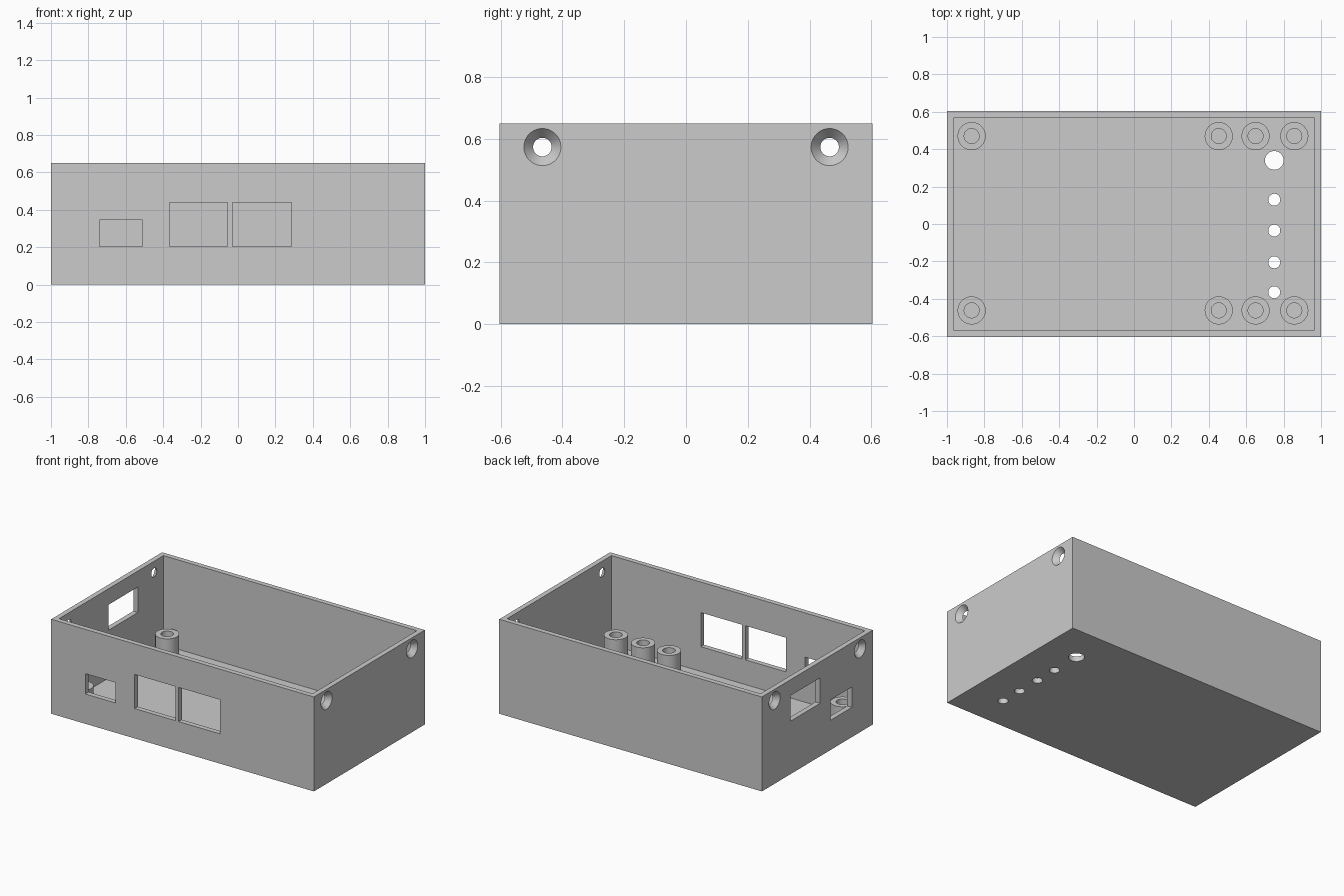
import bpy, bmesh, math
from mathutils import Matrix, Vector

cube = bpy.data.objects.get("Cube")
if cube:
    bpy.data.objects.remove(cube)

W, D, H = 2.0, 1.206, 0.65      # outer size
WALL, FLOOR = 0.035, 0.035
GREY = (0.6, 0.6, 0.6, 1)

plastic = bpy.data.materials.new("grey plastic")
plastic.use_nodes = True
plastic.diffuse_color = GREY
plastic.node_tree.nodes["Principled BSDF"].inputs["Base Color"].default_value = GREY


def make_object(name, bm):
    mesh = bpy.data.meshes.new(name)
    bmesh.ops.recalc_face_normals(bm, faces=bm.faces[:])
    bm.to_mesh(mesh)
    bm.free()
    mesh.materials.append(plastic)
    obj = bpy.data.objects.new(name, mesh)
    bpy.context.collection.objects.link(obj)
    return obj


def box(name, low, high):
    low, high = Vector(low), Vector(high)
    bm = bmesh.new()
    place = Matrix.Translation((low + high) / 2) @ Matrix.Diagonal((high - low).to_4d())
    bmesh.ops.create_cube(bm, size=1, matrix=place)
    return make_object(name, bm)


def cone(name, centre, r_low, r_high, depth, turn=Matrix()):
    bm = bmesh.new()
    bmesh.ops.create_cone(bm, cap_ends=True, segments=48, radius1=r_low, radius2=r_high,
                          depth=depth, matrix=Matrix.Translation(centre) @ turn)
    return make_object(name, bm)


def smooth(obj):
    bpy.ops.object.select_all(action="DESELECT")
    obj.select_set(True)
    bpy.context.view_layer.objects.active = obj
    bpy.ops.object.shade_smooth_by_angle(angle=math.radians(30))


# Open-topped case
case = box("case", (-W / 2, -D / 2, 0), (W / 2, D / 2, H))
cutters = [box("cavity", (WALL - W / 2, WALL - D / 2, FLOOR), (W / 2 - WALL, D / 2 - WALL, H + 0.1))]

# Connector windows in the front wall
for x0, x1, top in ((-0.74, -0.51, 0.345), (-0.365, -0.055, 0.44), (-0.03, 0.285, 0.44)):
    cutters.append(box("front_window", (x0, -D / 2 - 0.05, 0.205), (x1, -D / 2 + 0.06, top)))

# Connector windows in the right-hand wall
for y0, y1, z0, z1 in ((-0.03, 0.29, 0.365, 0.54), (-0.375, -0.145, 0.205, 0.345)):
    cutters.append(box("side_window", (-W / 2 - 0.05, y0, z0), (-W / 2 + 0.06, y1, z1)))

# Countersunk screw holes in both end walls, wide side outwards
slope = 0.03 / WALL
for side in (-1, 1):
    for y in (-0.465, 0.465):
        turn = Matrix.Rotation(side * math.pi / 2, 4, "Y")
        extra = 0.004
        centre = (side * (W / 2 - WALL / 2), y, 0.573)
        cutters.append(cone("countersink", centre, 0.03 - slope * extra,
                            0.06 + slope * extra, WALL + 2 * extra, turn))

# Button and indicator holes in the floor
for y, radius in ((0.34, 0.05), (0.13, 0.032), (-0.035, 0.032), (-0.205, 0.032), (-0.365, 0.032)):
    cutters.append(cone("floor_hole", (0.75, y, FLOOR / 2), radius, radius, 0.1))

bpy.context.view_layer.objects.active = case
for cutter in cutters:
    mod = case.modifiers.new("cut", "BOOLEAN")
    mod.operation = "DIFFERENCE"
    mod.solver = "EXACT"
    mod.object = cutter
    bpy.ops.object.modifier_apply(modifier=mod.name)
    bpy.data.objects.remove(cutter)
smooth(case)


def standoff(x, y):
    """Hollow post turned from a rectangular wall section."""
    bm = bmesh.new()
    section = [bm.verts.new((r, 0, z)) for r, z in
               ((0.04, FLOOR), (0.04, 0.175), (0.075, 0.175), (0.075, FLOOR))]
    edges = [bm.edges.new(pair) for pair in zip(section, section[1:])]
    bmesh.ops.spin(bm, geom=section + edges, cent=(0, 0, 0), axis=(0, 0, 1),
                   angle=math.tau, steps=48, use_merge=True)
    bmesh.ops.remove_doubles(bm, verts=bm.verts[:], dist=0.0001)
    post = make_object("standoff", bm)
    post.location = (x, y, 0)
    smooth(post)


# Board standoffs along the front and back
for post_x in (-0.868, 0.453, 0.65, 0.857):
    for post_y in (-0.462, 0.47):
        standoff(post_x, post_y)
